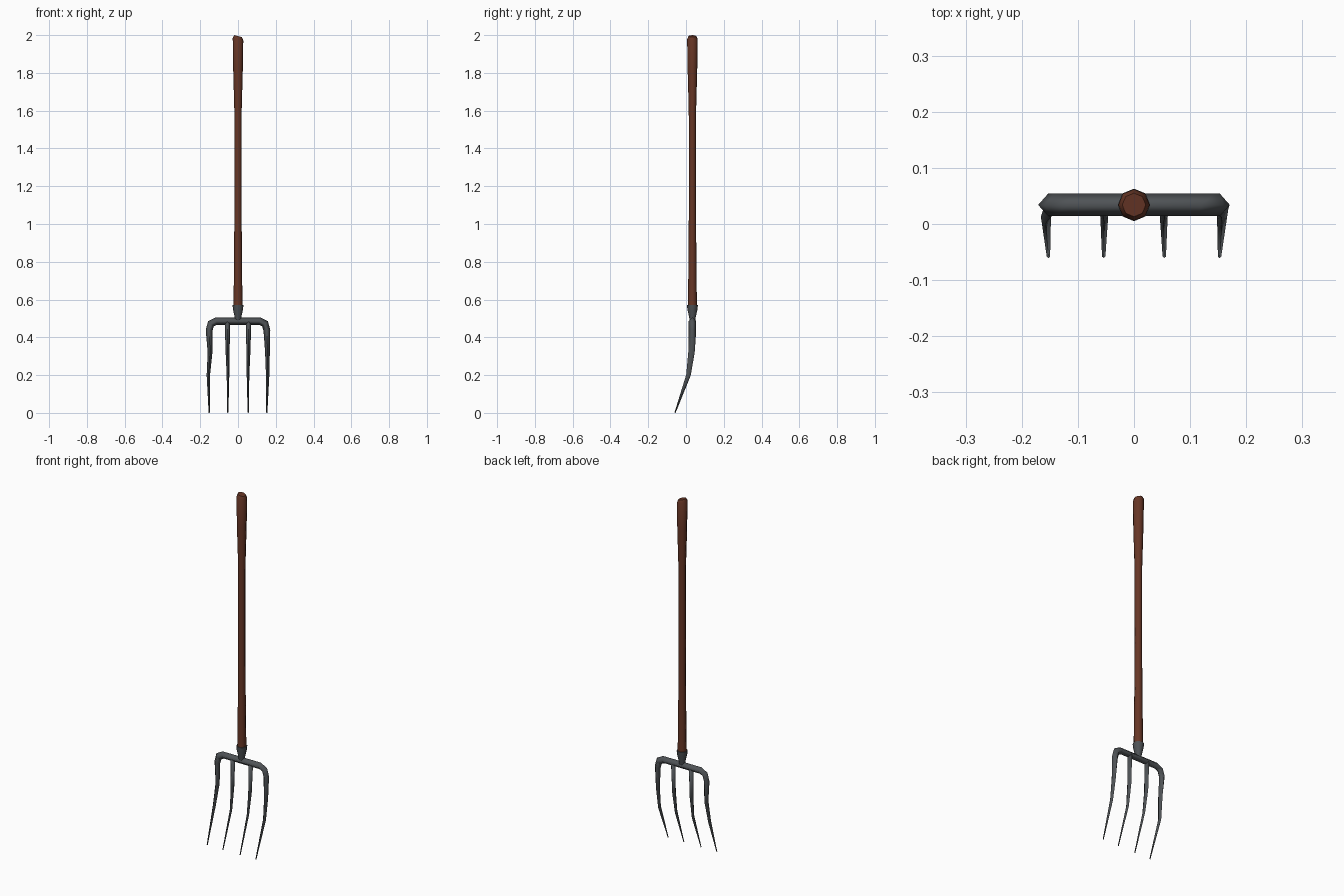
import bpy, bmesh, math
from mathutils import Vector

if "Cube" in bpy.data.objects:
    bpy.data.objects.remove(bpy.data.objects["Cube"])

Y0 = 0.034  # depth of the shaft axis


def material(name, rgb):
    m = bpy.data.materials.new(name)
    m.diffuse_color = (*rgb, 1)
    m.use_nodes = True
    m.node_tree.nodes["Principled BSDF"].inputs["Base Color"].default_value = m.diffuse_color
    return m


wood = material("brown wood", (0.135, 0.037, 0.019))
metal = material("dark steel", (0.078, 0.086, 0.093))


def skin(name, rings, mat, angle):
    """Join rings of points into a closed, capped tube."""
    bm = bmesh.new()
    loops = [[bm.verts.new(p) for p in ring] for ring in rings]
    n = len(loops[0])
    for a, b in zip(loops, loops[1:]):
        for i in range(n):
            j = (i + 1) % n
            bm.faces.new((a[i], a[j], b[j], b[i]))
    bm.faces.new(loops[0][::-1])
    bm.faces.new(loops[-1])
    bmesh.ops.recalc_face_normals(bm, faces=bm.faces[:])
    me = bpy.data.meshes.new(name)
    bm.to_mesh(me)
    bm.free()
    me.materials.append(mat)
    ob = bpy.data.objects.new(name, me)
    bpy.context.collection.objects.link(ob)
    bpy.ops.object.select_all(action='DESELECT')
    ob.select_set(True)
    bpy.context.view_layer.objects.active = ob
    bpy.ops.object.shade_smooth_by_angle(angle=math.radians(angle))
    return ob


def turned(name, profile, mat):
    """Eight-sided upright part; profile rows are (z, radius, slant)."""
    rings = []
    for z, r, slant in profile:
        ring = []
        for i in range(8):
            a = i * math.pi / 4
            x = r * math.cos(a)
            ring.append((x, Y0 + r * math.sin(a), z - slant * x))
        rings.append(ring)
    return skin(name, rings, mat, 50)


def swept(name, path, mat):
    """Diamond section along a path; rows are (x, y, z, width, depth)."""
    pts = [Vector(p[:3]) for p in path]
    rings = []
    for i, p in enumerate(path):
        t = Vector((0, 0, 0))
        if i > 0:
            t += (pts[i] - pts[i - 1]).normalized()
        if i < len(pts) - 1:
            t += (pts[i + 1] - pts[i]).normalized()
        t.normalize()
        side = t.cross(Vector((0, 1, 0))).normalized()
        deep = side.cross(t)
        w, d = p[3], p[4]
        c = pts[i]
        rings.append([c + side * w, c + deep * d, c - side * w, c - deep * d])
    return skin(name, rings, mat, 100)


# wooden shaft with a slanted, softened top
turned("handle", [(0.55, 0.024, 0), (0.80, 0.021, 0), (1.15, 0.0185, 0),
                  (1.60, 0.0195, 0), (1.82, 0.0255, 0), (1.978, 0.028, 0.25),
                  (1.9945, 0.021, 0.25)], wood)

# metal socket between shaft and fork
turned("socket", [(0.483, 0.014, 0), (0.505, 0.017, 0), (0.545, 0.026, 0),
                  (0.57, 0.029, 0)], metal)


def outer_half(s, kink):
    """One side of the fork frame, from shoulder to tip."""
    return [(s * 0.115, Y0, 0.486, 0.020, 0.020),
            (s * 0.143, Y0, 0.472, 0.020, 0.020),
            (s * 0.153, Y0, 0.437, 0.018, 0.020),
            (s * kink, 0.029, 0.32, 0.0125, 0.017),
            (s * 0.157, 0.013, 0.20, 0.009, 0.012),
            (s * 0.1525, -0.058, 0.001, 0.003, 0.003)]


# crossbar and both outer tines as one bent rod
swept("fork_frame", outer_half(-1, 0.148)[::-1] + outer_half(1, 0.156), metal)

# two inner tines
for side, s in (("left", -1), ("right", 1)):
    swept("inner_tine_" + side,
          [(s * 0.056, Y0, 0.485, 0.0145, 0.018),
           (s * 0.055, 0.029, 0.32, 0.0105, 0.016),
           (s * 0.053, 0.013, 0.20, 0.007, 0.011),
           (s * 0.054, -0.058, 0.001, 0.003, 0.003)], metal)
